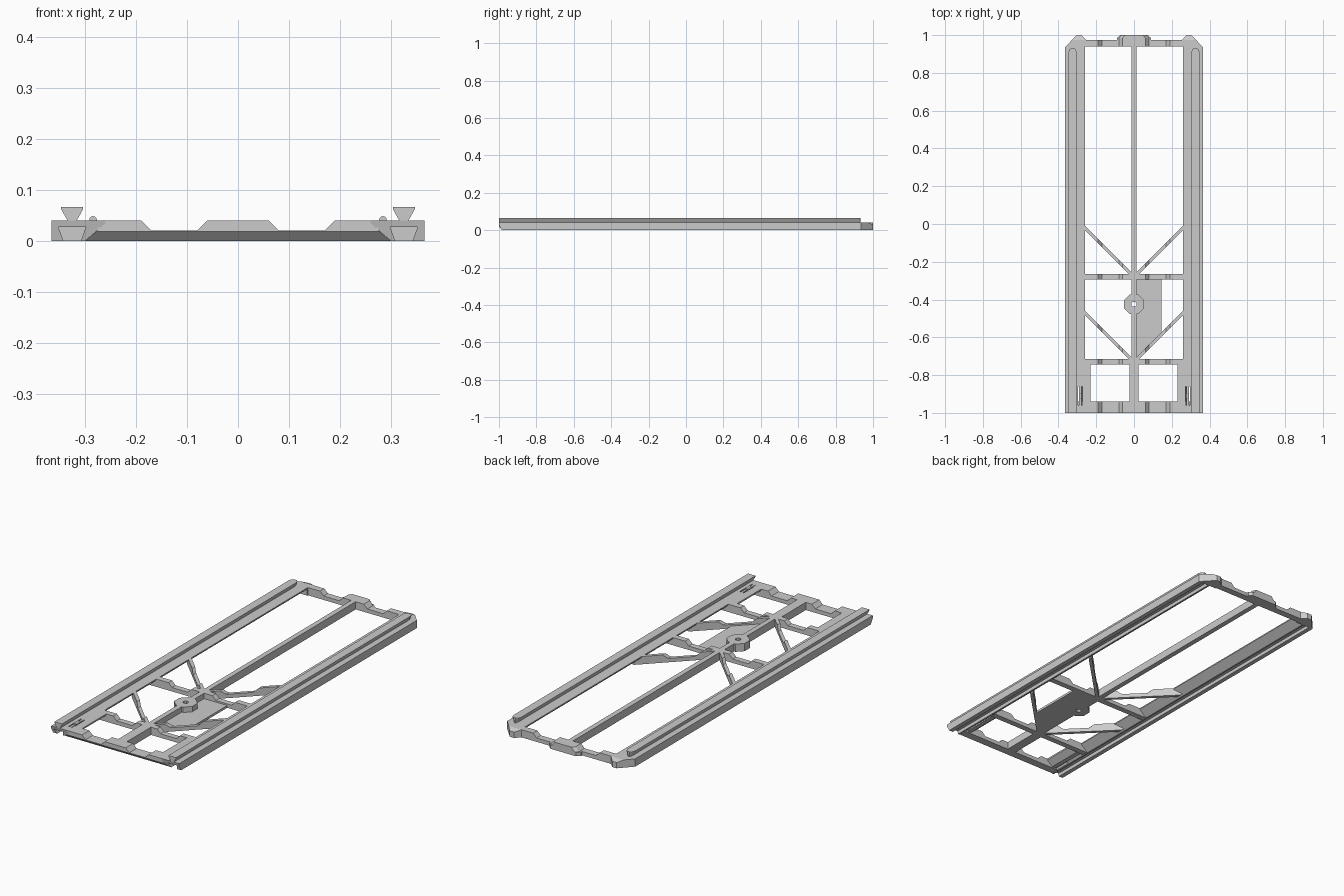
import bpy, bmesh
from mathutils import Vector
from math import pi, cos, sin

if "Cube" in bpy.data.objects:
    bpy.data.objects.remove(bpy.data.objects["Cube"])


def finish(name, bm, cut=None, mirror=False, cutter=None):
    """Trim by an optional plane, then make the object."""
    if cut:
        geom = bm.verts[:] + bm.edges[:] + bm.faces[:]
        bmesh.ops.bisect_plane(bm, geom=geom, plane_co=cut[0],
                               plane_no=Vector(cut[1]).normalized(), clear_outer=True)
        bmesh.ops.holes_fill(bm, edges=[e for e in bm.edges if e.is_boundary], sides=0)
    bmesh.ops.recalc_face_normals(bm, faces=bm.faces[:])
    me = bpy.data.meshes.new(name)
    bm.to_mesh(me)
    bm.free()
    ob = bpy.data.objects.new(name, me)
    bpy.context.collection.objects.link(ob)
    if cutter:
        mod = ob.modifiers.new("slots", 'BOOLEAN')
        mod.object, mod.operation, mod.solver = cutter, 'DIFFERENCE', 'EXACT'
    if mirror:
        mod = ob.modifiers.new("mirror", 'MIRROR')
        mod.use_mirror_merge = False
    return ob


def along_y(name, profile, rings, cx=0.0, shear=None, **kw):
    """Sweep an XZ profile through (y, x scale) rings; shear makes it diagonal."""
    bm = bmesh.new()
    loops = []
    for y, s in rings:
        loops.append([bm.verts.new((cx + (x - cx) * s,
                                    y + (x - shear if shear is not None else 0), z))
                      for x, z in profile])
    n = len(profile)
    for a, b in zip(loops, loops[1:]):
        for i in range(n):
            bm.faces.new((a[i], a[(i + 1) % n], b[(i + 1) % n], b[i]))
    bm.faces.new(loops[0])
    bm.faces.new(loops[-1])
    return finish(name, bm, **kw)


def slab(name, outline, z0, z1, **kw):
    """Extrude an XY outline upward."""
    bm = bmesh.new()
    f = bm.faces.new([bm.verts.new((x, y, z0)) for x, y in outline])
    ext = bmesh.ops.extrude_face_region(bm, geom=[f])["geom"]
    bmesh.ops.translate(bm, vec=(0, 0, z1 - z0),
                        verts=[v for v in ext if isinstance(v, bmesh.types.BMVert)])
    return finish(name, bm, **kw)


def bar(name, w, y0, y1):
    return slab(name, [(-w, y0), (w, y0), (w, y1), (-w, y1)], 0, H)


H = 0.04
CX = 0.325

# cutter for the two spring slots beside each latch
bm = bmesh.new()
for x in (0.275, 0.293):
    r = bmesh.ops.create_cube(bm, size=1)["verts"]
    bmesh.ops.scale(bm, vec=(0.006, 0.1, 0.1), verts=r)
    bmesh.ops.translate(bm, vec=(x, -0.91, 0.03), verts=r)
slots = finish("slot_cutter", bm)
slots.hide_render = True
slots.hide_viewport = False
slots.display_type = 'WIRE'

# side rails: undercut inside, dovetail groove below
rail = [(0.26, H), (0.26, 0.034), (0.30, 0), (0.308, 0), (0.298, 0.027),
        (0.352, 0.027), (0.342, 0), (0.365, 0), (0.365, H)]
along_y("side_rail", rail, [(-1, 1), (0.935, 1)], mirror=True, cutter=slots,
        cut=((0, -1, 0.0265), (0, -1.7, -1)))

# dovetail runners on top of the rails
runner = [(CX - 0.0085, 0.039), (CX + 0.0085, 0.039), (CX + 0.0215, 0.062),
          (CX + 0.0215, 0.066), (CX - 0.0215, 0.066), (CX - 0.0215, 0.062)]
along_y("dovetail_runner", runner, [(-1, 1), (0.91, 1), (0.925, 0.75), (0.932, 0.3)],
        cx=CX, mirror=True)

# back corner blocks with pointed tabs
slab("back_corner", [(0.26, 0.935), (0.365, 0.935), (0.305, 1), (0.28, 1), (0.255, 0.975)],
     0, H, mirror=True, cut=((0, 0.975, H), (0, 0.4, 1)))

# wider rail section beside the front openings
along_y("front_gusset", [(0.23, H), (0.23, 0.032), (0.262, 0.006), (0.285, 0.006), (0.262, H)],
        [(-0.96, 1), (-0.73, 1)], mirror=True)

# cross beams, dipped on both sides of the centre
half = [(0.06, H), (0.08, 0.02), (0.17, 0.02), (0.19, H), (0.275, H), (0.275, 0.021), (0.299, 0)]
beam = half + [(-x, z) for x, z in reversed(half)]
for name, y0, y1 in (("front_beam", -1, -0.94), ("lower_beam", -0.745, -0.715),
                     ("middle_beam", -0.295, -0.265), ("back_beam", 0.94, 0.975)):
    along_y(name, beam, [(y0, 1), (y1, 1)],
            cut=((0, -1, 0.018), (0, -1, -1)) if y0 == -1 else None)

# centre tab at the back
tab = [(0.09, 0), (0.09, 0.02), (0.08, 0.02), (0.06, H)]
along_y("back_tab", tab + [(-x, z) for x, z in reversed(tab)],
        [(0.975, 1), (0.985, 1), (1, 0.8)])

# diagonal braces sharing the same dips
brace = [(0.005, 0), (0.005, H)] + half[:4] + [(0.265, H), (0.265, 0.03), (0.292, 0.006), (0.285, 0)]
for name, y in (("upper_brace", -0.275), ("lower_brace", -0.725)):
    along_y(name, brace, [(y - 0.012, 1), (y + 0.012, 1)], shear=0.005, mirror=True)

# centre spine
bar("spine_back", 0.013, -0.27, 0.95)
bar("spine_hub_back", 0.013, -0.388, -0.28)
bar("spine_hub_front", 0.013, -0.73, -0.462)
bar("spine_front", 0.025, -0.95, -0.72)

# octagonal hub with a through hole
bm = bmesh.new()
rings = [[bm.verts.new((r * cos(pi / 8 + i * pi / 4), -0.425 + r * sin(pi / 8 + i * pi / 4), z))
          for i in range(8)] for r, z in ((0.056, 0), (0.056, H), (0.014, H), (0.014, 0))]
for k in range(4):
    a, b = rings[k], rings[(k + 1) % 4]
    for i in range(8):
        j = (i + 1) % 8
        bm.faces.new((a[i], a[j], b[j], b[i]))
finish("hub", bm)

# thin plate beside the spine (notched round the hub)
slab("label_plate", [(0.012, -0.285), (0.145, -0.285), (0.145, -0.58), (0.012, -0.715),
                     (0.012, -0.47), (0.04, -0.455), (0.04, -0.395), (0.012, -0.38)], 0, 0.012)

# rounded latch bumps
bump = [(0.284 + 0.0075 * cos(i * pi / 6), 0.041 + 0.0075 * sin(i * pi / 6)) for i in range(12)]
along_y("latch_bump", bump, [(-0.925, 1), (-0.895, 1)], cx=0.284, mirror=True)
